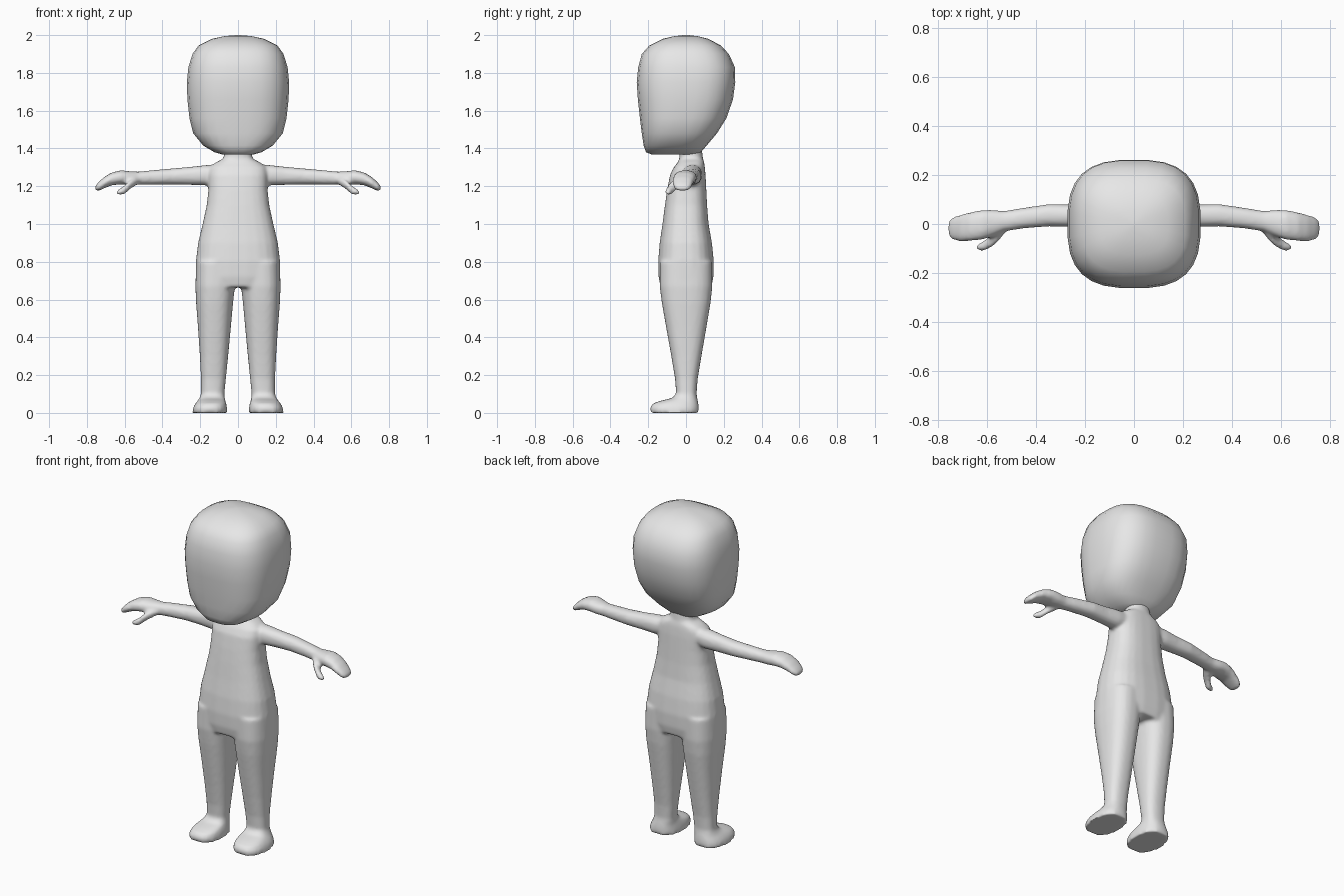
import bpy, bmesh, math
from mathutils import Vector

skin = bpy.data.materials.new("plain grey")
skin.diffuse_color = (0.8, 0.8, 0.8, 1)


def loft(bm, rings, axis="z", n=2.5, seg=24, side=1):
    """Closed tube through rounded-square sections: (pos, a0, a1, b0, b1).
    axis z: a is x, b is y.  axis x: a is y, b is z.  side=-1 mirrors in x."""
    loops = []
    for pos, a0, a1, b0, b1 in rings:
        loop = []
        for i in range(seg):
            t = 2 * math.pi * (i + 0.5) / seg
            c, s = math.cos(t), math.sin(t)
            a = (a0 + a1) / 2 + (a1 - a0) / 2 * math.copysign(abs(c) ** (2 / n), c)
            b = (b0 + b1) / 2 + (b1 - b0) / 2 * math.copysign(abs(s) ** (2 / n), s)
            p = Vector((a, b, pos)) if axis == "z" else Vector((pos, a, b))
            p.x *= side
            loop.append(bm.verts.new(p))
        loops.append(loop)
    for lo, hi in zip(loops, loops[1:]):
        for i in range(seg):
            j = (i + 1) % seg
            bm.faces.new((lo[i], lo[j], hi[j], hi[i]))
    bm.faces.new(loops[0][::-1])
    bm.faces.new(loops[-1])


def finish(bm, name):
    bmesh.ops.recalc_face_normals(bm, faces=bm.faces[:])
    mesh = bpy.data.meshes.new(name)
    bm.to_mesh(mesh)
    bm.free()
    mesh.materials.append(skin)
    obj = bpy.data.objects.new(name, mesh)
    bpy.context.collection.objects.link(obj)
    return obj


def upright(rows):
    """Rows (z, half width, front y, back y) centred on x = 0."""
    return [(z, -w, w, f, b) for z, w, f, b in rows]


# Head: boxy, with the underside tapering forward to the jaw
bm = bmesh.new()
loft(bm, upright([
    (1.367, 0.08, -0.18, 0.05), (1.38, 0.125, -0.212, 0.08),
    (1.415, 0.185, -0.225, 0.11), (1.48, 0.238, -0.235, 0.165),
    (1.56, 0.258, -0.245, 0.215), (1.66, 0.269, -0.256, 0.25),
    (1.75, 0.272, -0.262, 0.262), (1.83, 0.264, -0.254, 0.26),
    (1.90, 0.242, -0.235, 0.228), (1.945, 0.21, -0.195, 0.185),
    (1.98, 0.14, -0.125, 0.12), (1.995, 0.07, -0.06, 0.06),
    (2.0, 0.01, -0.01, 0.01)]), n=2.8, seg=28)
head = finish(bm, "head")
bpy.context.view_layer.objects.active = head
head.select_set(True)
bpy.ops.object.shade_smooth_by_angle(angle=math.radians(50))

# Body: torso, neck and limbs merged into one skin
bm = bmesh.new()
loft(bm, upright([
    (0.665, 0.215, -0.135, 0.135), (0.72, 0.225, -0.146, 0.146),
    (0.80, 0.224, -0.148, 0.148), (0.90, 0.212, -0.14, 0.138),
    (1.00, 0.188, -0.125, 0.12), (1.10, 0.166, -0.112, 0.112),
    (1.18, 0.157, -0.10, 0.108), (1.26, 0.157, -0.085, 0.104),
    (1.30, 0.15, -0.065, 0.10), (1.325, 0.12, -0.045, 0.097),
    (1.345, 0.08, -0.035, 0.09)]), n=2.7)
loft(bm, upright([(1.28, 0.08, -0.035, 0.09), (1.35, 0.075, -0.035, 0.09),
                  (1.43, 0.07, -0.035, 0.08)]), n=2.2)

for side in (1, -1):
    # Leg running down into the foot
    loft(bm, [
        (0.80, 0.005, 0.222, -0.14, 0.14), (0.67, 0.016, 0.226, -0.14, 0.14),
        (0.58, 0.026, 0.222, -0.128, 0.13), (0.45, 0.038, 0.212, -0.105, 0.108),
        (0.30, 0.052, 0.202, -0.078, 0.082), (0.18, 0.064, 0.196, -0.058, 0.062),
        (0.10, 0.072, 0.196, -0.052, 0.056), (0.078, 0.07, 0.204, -0.075, 0.06),
        (0.064, 0.067, 0.214, -0.135, 0.063), (0.05, 0.062, 0.226, -0.175, 0.066),
        (0.028, 0.058, 0.238, -0.192, 0.068), (0.0, 0.056, 0.242, -0.188, 0.068),
    ], n=2.5, side=side)
    # Arm running out into the mitten hand
    loft(bm, [
        (0.08, 0.0, 0.08, 1.22, 1.315), (0.17, -0.02, 0.085, 1.205, 1.312),
        (0.25, -0.012, 0.08, 1.207, 1.303), (0.35, -0.01, 0.081, 1.209, 1.294),
        (0.45, -0.018, 0.066, 1.208, 1.285), (0.53, -0.03, 0.053, 1.207, 1.277),
        (0.58, -0.052, 0.058, 1.207, 1.28), (0.62, -0.064, 0.057, 1.21, 1.285),
        (0.67, -0.07, 0.048, 1.205, 1.272), (0.71, -0.072, 0.037, 1.188, 1.248),
        (0.74, -0.065, 0.028, 1.175, 1.22), (0.758, -0.045, 0.012, 1.178, 1.198),
    ], axis="x", n=2.3, side=side)
    # Thumb
    loft(bm, [
        (0.525, -0.035, 0.02, 1.215, 1.25), (0.55, -0.068, 0.0, 1.198, 1.245),
        (0.575, -0.092, -0.03, 1.182, 1.23), (0.60, -0.106, -0.06, 1.158, 1.205),
        (0.625, -0.112, -0.075, 1.152, 1.188), (0.643, -0.105, -0.085, 1.158, 1.178),
    ], axis="x", n=2.2, seg=16, side=side)
body = finish(bm, "body")
remesh = body.modifiers.new("merge skin", "REMESH")
remesh.mode = "VOXEL"
remesh.voxel_size = 0.01
remesh.use_smooth_shade = True
relax = body.modifiers.new("soften joins", "SMOOTH")
relax.factor = 0.5
relax.iterations = 6
